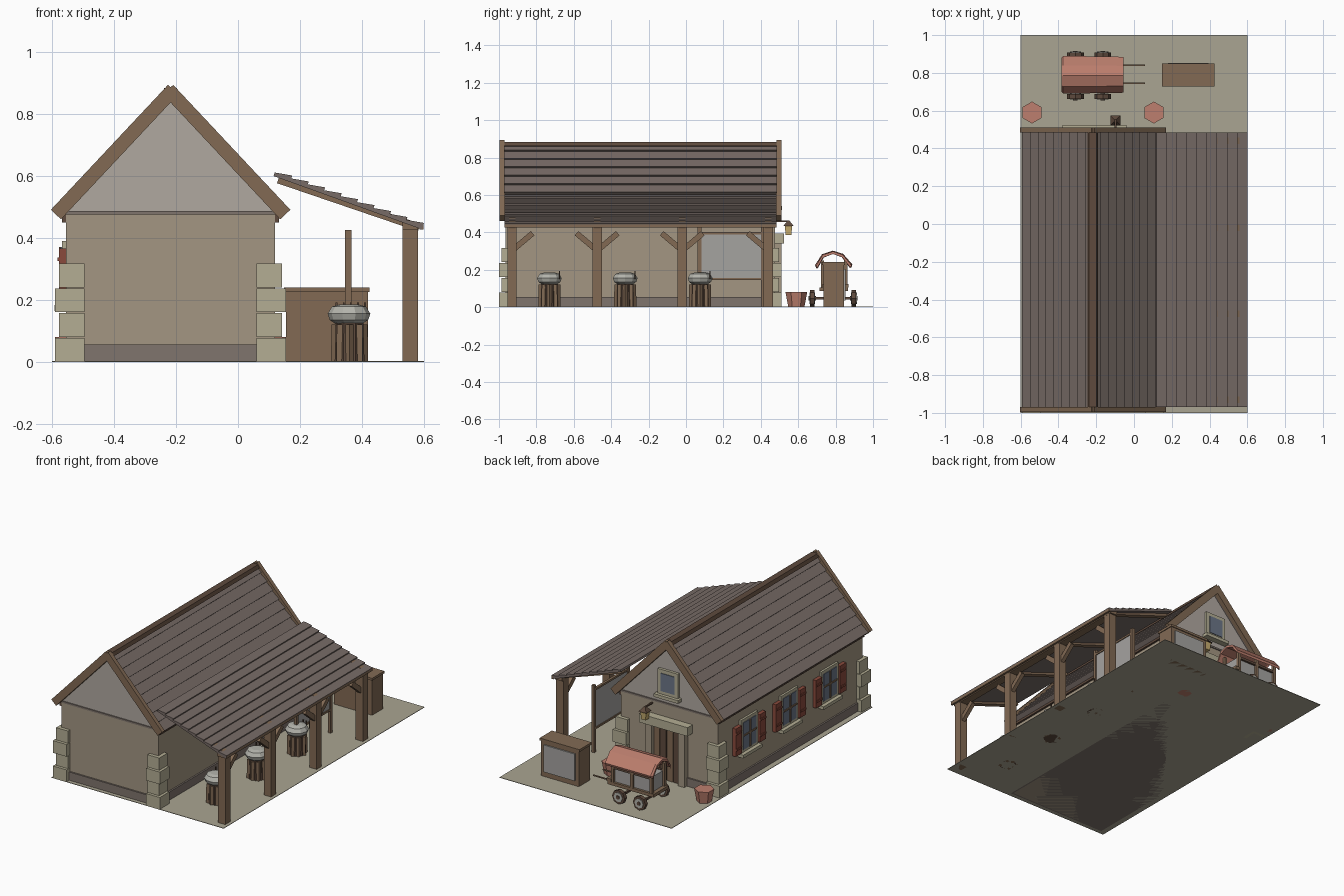
import bpy, bmesh, math, random
from mathutils import Vector

if "Cube" in bpy.data.objects:
    bpy.data.objects.remove(bpy.data.objects["Cube"])
random.seed(4)

def mat(name, hexcol):
    m = bpy.data.materials.new(name)
    c = [int(hexcol[i:i + 2], 16) / 255 for i in (0, 2, 4)]
    m.diffuse_color = [((v + .055) / 1.055) ** 2.4 for v in c] + [1]
    m.use_nodes = True
    m.node_tree.nodes["Principled BSDF"].inputs["Base Color"].default_value = m.diffuse_color
    return m

WALL, GABLE, PLINTH = mat("wall", "a39682"), mat("gable", "b0a8a0"), mat("plinth", "80756d")
WOOD, DARK, ROOF = mat("wood", "826a54"), mat("dark_wood", "5e4a3d"), mat("roof", "776b66")
STONE, CLAY, GROUND = mat("stone", "b4ae94"), mat("clay", "bd7f6e"), mat("ground", "aaa592")
RED, GLASS, METAL = mat("shutter", "8a4a3c"), mat("glass", "6c7688"), mat("pale_metal", "b4b4ac")
HIDE, LAMP = mat("hide", "a5a3a0"), mat("lamp", "c8ae70")

def finish(name, bm, m):
    bmesh.ops.recalc_face_normals(bm, faces=bm.faces)
    me = bpy.data.meshes.new(name)
    bm.to_mesh(me)
    bm.free()
    me.materials.append(m)
    ob = bpy.data.objects.new(name, me)
    bpy.context.collection.objects.link(ob)
    return ob

def loft(name, rings, m):
    """Closed solid through rings with equal point counts."""
    bm = bmesh.new()
    vs = [[bm.verts.new(p) for p in r] for r in rings]
    n = len(vs[0])
    for a, b in zip(vs, vs[1:]):
        for i in range(n):
            bm.faces.new((a[i], a[(i + 1) % n], b[(i + 1) % n], b[i]))
    bm.faces.new(vs[0])
    bm.faces.new(vs[-1])
    return finish(name, bm, m)

def prof_y(name, pts, y0, y1, m):
    return loft(name, [[(x, y, z) for x, z in pts] for y in (y0, y1)], m)

def prof_x(name, pts, x0, x1, m):
    return loft(name, [[(x, y, z) for y, z in pts] for x in (x0, x1)], m)

def box(name, x0, x1, y0, y1, z0, z1, m):
    return prof_y(name, [(x0, z0), (x1, z0), (x1, z1), (x0, z1)], y0, y1, m)

def beam(name, p, q, w, h, m):
    """Timber from p to q; w is the horizontal width, h the depth."""
    p, q = Vector(p), Vector(q)
    d = (q - p).normalized()
    s = d.cross(Vector((0, 0, 1))).normalized()
    u = s.cross(d)
    off = [s * a * w / 2 + u * b * h / 2 for a, b in ((-1, -1), (1, -1), (1, 1), (-1, 1))]
    return loft(name, [[e + o for o in off] for e in (p, q)], m)

def turned(name, cx, cy, n, steps, m, phase=0.0):
    """Faceted upright form from (radius, z) steps."""
    ang = [phase + math.tau * i / n for i in range(n)]
    return loft(name, [[(cx + r * math.cos(a), cy + r * math.sin(a), z) for a in ang]
                       for r, z in steps], m)

def tiles(name, top, bot, n, thick, y0, y1, m):
    """Overlapping tile courses running down a slope as a sawtooth profile."""
    t, b = Vector(top), Vector(bot)
    nrm = Vector((-(b - t).y, (b - t).x)).normalized()
    if nrm.y < 0:
        nrm = -nrm
    pts = [t - nrm * thick]
    for i in range(n):
        pts += [t.lerp(b, i / n) - nrm * 0.010, t.lerp(b, (i + 1) / n)]
    pts.append(b - nrm * thick)
    return prof_y(name, [tuple(p) for p in pts], y0, y1, m)

# Yard and house shell
box("yard", -.6, .6, -1, 1, 0, .003, GROUND)
X0, X1, Y0, Y1, CX = -.555, .12, -.965, .475, -.2175
box("walls", X0, X1, Y0, Y1, 0, .48, WALL)
prof_y("gable_wall", [(X0, .48), (X1, .48), (CX, .855)], Y0, Y1, GABLE)
box("plinth", X0 - .01, X1 + .01, Y0 - .01, Y1 + .01, 0, .055, PLINTH)
for y in (Y0, Y1):
    box("gable_band", X0, X1, y - .006, y + .006, .475, .486, PLINTH)

# Corner stones
for sx, x in ((-1, X0), (1, X1)):
    for sy, y in ((-1, Y0), (1, Y1)):
        for k in range(4):
            o = .035 if k % 2 == 0 else .022
            xs = sorted((x + sx * o, x - sx * .06))
            ys = sorted((y + sy * o, y - sy * .06))
            box("corner_stone", *xs, *ys, k * .08, k * .08 + .077, STONE)

# Main roof, ridge and barge boards
for s in (-1, 1):
    tiles("main_roof", (CX, .885), (CX + s * .375, .482), 9, .03, -.97, .485, ROOF)
    for y in (-.983, .497):
        beam("barge_board", (CX - s * .008, y, .878), (CX + s * .37, y, .475), .026, .045, WOOD)
    box("wall_plate", *sorted((CX + s * .33, CX + s * .35)), Y0, Y1, .45, .48, DARK)
prof_y("ridge_cap", [(CX - .028, .862), (CX, .872), (CX + .028, .862), (CX + .02, .884), (CX - .02, .884)],
       -.97, .485, DARK)

# Lean-to roof with posts, rafters and braces
tiles("lean_to_roof", (.122, .62), (.6, .448), 9, .022, -.97, .485, ROOF)
box("eave_beam", .53, .58, -.965, .475, .425, .45, WOOD)
beam("eave_board", (.592, -.97, .437), (.592, .485, .437), .012, .02, WOOD)
posts = [-.93, -.475, -.02, .44]
for i, y in enumerate(posts):
    box("post", .53, .58, y - .025, y + .025, 0, .445, WOOD)
    beam("rafter", (.13, y, .588), (.585, y, .433), .035, .025, WOOD)
    for s in (-1, 1):
        if 0 <= i + s < 4:
            beam("brace", (.555, y + s * .015, .315), (.555, y + s * .11, .395), .025, .03, WOOD)

# Work stumps with basins under the lean-to
for y in (-.73, -.325, .075):
    turned("stump", .36, y, 8, [(.052, 0), (.048, .125)], DARK, math.pi / 8)
    for k in range(8):
        a = math.tau * k / 8
        turned("stave", .36 + .045 * math.cos(a), y + .045 * math.sin(a), 4, [(.015, 0), (.013, .12)], WOOD, a)
    turned("basin", .358, y, 10, [(.04, .12), (.062, .135), (.069, .155), (.055, .178), (.03, .185)], METAL)
    for k in range(5):
        x = .315 + k * .023
        box("tool", x, x + .006, y + .05, y + .056, .15, .192, DARK)

# Stretched sheet on a frame
for y in (.072, .41):
    box("frame_post", .346, .366, y - .01, y + .01, 0, .425, WOOD)
for z in (.15, .395):
    box("frame_rail", .348, .364, .072, .41, z - .006, z + .006, WOOD)
box("sheet", .353, .359, .082, .4, .155, .39, HIDE)

# Left side windows with shutters
def window(y):
    box("window_surround", -.568, X0, y - .085, y + .085, .18, .39, STONE)
    box("window_pane", -.572, X0, y - .065, y + .065, .2, .37, GLASS)
    box("window_sill", -.592, X0, y - .095, y + .095, .163, .183, STONE)
    box("mullion", -.577, X0, y - .006, y + .006, .2, .37, WOOD)
    box("transom", -.577, X0, y - .065, y + .065, .285, .295, WOOD)
    for s in (-1, 1):
        box("shutter", -.578, X0, *sorted((y + s * .09, y + s * .15)), .19, .365, RED)
        for z in (.225, .325):
            box("shutter_bar", -.583, X0, *sorted((y + s * .093, y + s * .147)), z, z + .012, RED)
for y in (.18, -.22, -.62):
    window(y)

# Back door, gable window and lantern
box("door", -.3, -.115, Y1, .485, 0, .335, DARK)
for k in range(4):
    x = -.298 + k * .046
    box("door_plank", x, x + .04, Y1, .491, .005, .333, WOOD if k % 2 else DARK)
for x in (-.345, -.115):
    box("door_jamb", x, x + .045, Y1, .51, 0, .34, WALL)
box("lintel", -.378, -.04, Y1, .525, .34, .395, STONE)
box("gable_window_frame", CX - .07, CX + .07, Y1, .492, .535, .695, STONE)
box("gable_window_pane", CX - .048, CX + .048, Y1, .496, .56, .672, GLASS)
box("gable_window_sill", CX - .085, CX + .085, Y1, .512, .52, .54, STONE)
box("lantern_arm", -.103, -.093, Y1, .55, .455, .463, DARK)
turned("lantern", -.098, .548, 4, [(.022, .385), (.027, .435)], LAMP, math.pi / 4)
turned("lantern_cap", -.098, .548, 4, [(.038, .435), (.006, .463)], DARK, math.pi / 4)

# Plant pots
for x in (-.54, .105):
    turned("pot", x, .59, 6, [(.043, 0), (.058, .08)], CLAY, math.pi / 6)

# Counter cabinet
box("cabinet", .155, .42, .735, .845, 0, .225, WOOD)
box("cabinet_top", .148, .425, .728, .85, .225, .24, WOOD)
box("cabinet_panel", .18, .395, .84, .853, .035, .205, HIDE)

# Covered cart
box("cart_bed", -.38, -.06, .715, .865, .085, .105, WOOD)
box("cart_body", -.355, -.085, .735, .85, .105, .2, HIDE)
box("cart_step", -.085, -.055, .73, .87, .105, .125, WOOD)
for x in (-.36, -.225, -.09):
    for y in (.73, .855):
        box("cart_stud", x - .009, x + .009, y - .009, y + .009, .1, .25, WOOD)
for y in (.73, .855):
    box("cart_rail", -.36, -.09, y - .008, y + .008, .19, .205, DARK)
arch = [(.69, .225), (.727, .283), (.785, .302), (.84, .285), (.89, .228)]
inner = [(.79 + (y - .79) * .95, z - .014) for y, z in reversed(arch)]
hood = [(y, z) for y, z in arch + inner]
loft("cart_roof", [[(-.385, .79 + (y - .79) * .9, z - .004) for y, z in hood],
                   [(-.4, y, z) for y, z in hood][:] and [(-.375, y, z) for y, z in hood],
                   [(-.055, .79 + (y - .79) * .95, z - .004) for y, z in hood]], CLAY)
for x in (-.31, -.165):
    beam("axle", (x, .665, .047), (x, .91, .047), .012, .012, DARK)
    for y in (.675, .897):
        for r, w, m in ((.044, .012, DARK), (.03, .016, METAL), (.012, .02, DARK)):
            ring = [(x + r * math.cos(math.tau * k / 8), .047 + r * math.sin(math.tau * k / 8)) for k in range(8)]
            prof_y("wheel", ring, y - w, y + w, m)
for y in (.745, .84):
    beam("shaft", (-.08, y, .1), (.058, y, .1), .007, .007, WOOD)
